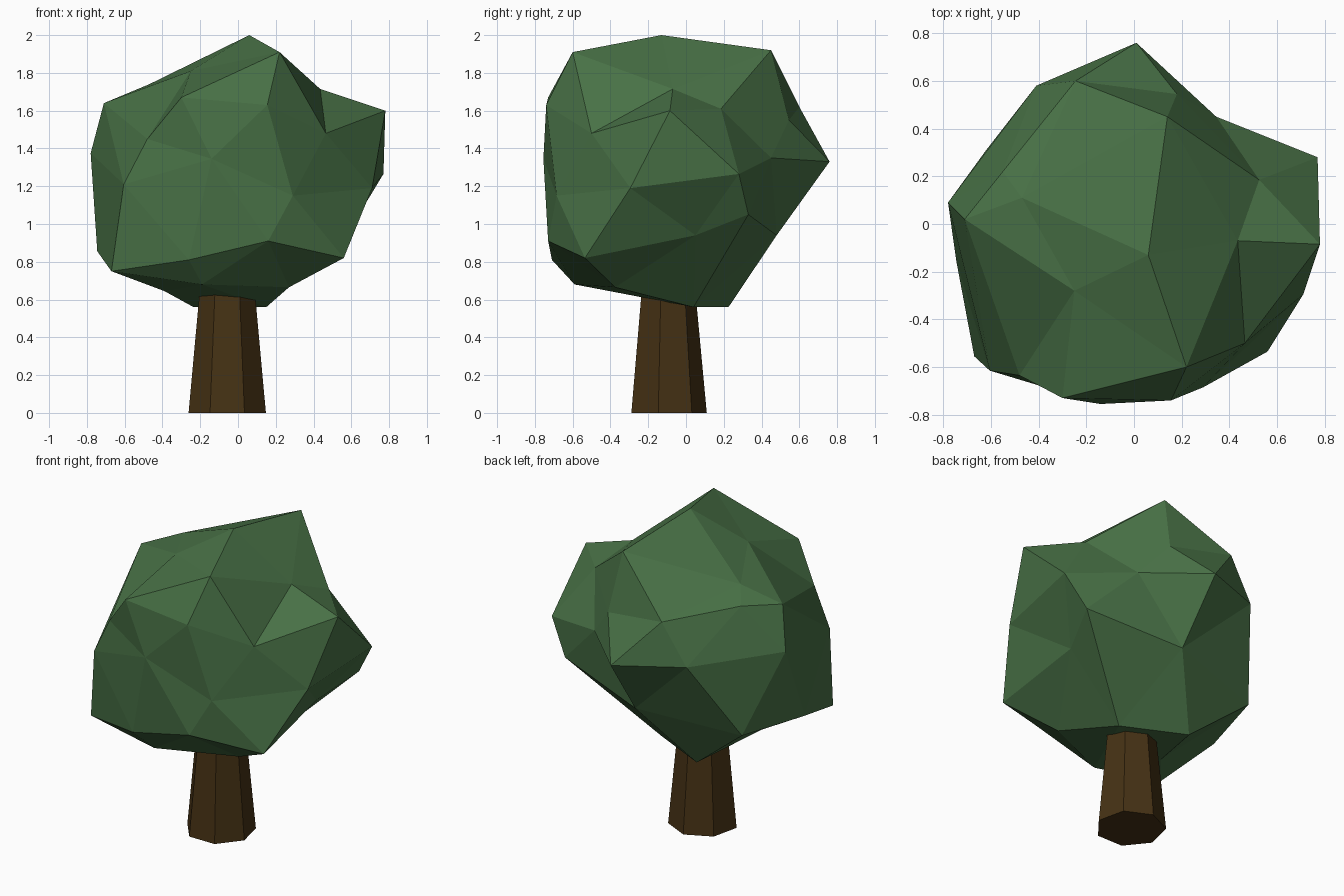
import bpy, bmesh
from mathutils import Vector


def material(name, rgb):
    m = bpy.data.materials.new(name)
    m.diffuse_color = (*rgb, 1)
    return m


leaf_green = material("leaf green", (0.065, 0.165, 0.061))
bark_brown = material("bark brown", (0.060, 0.031, 0.007))

# Trunk: tapered seven-sided column, running up into the crown
bpy.ops.mesh.primitive_cone_add(vertices=7, radius1=0.21, radius2=0.135,
                                depth=0.8, location=(-0.057, -0.1, 0.4))
trunk = bpy.context.object
trunk.name = "trunk"
trunk.data.materials.append(bark_brown)

# Crown: faceted boulder; corners are joined up on a unit sphere, then moved out
corners = [
    # top
    (.06, -.13, 2.0), (.14, .45, 1.92), (.22, -.60, 1.91), (-.25, -.28, 1.81),
    (-.47, .11, 1.74), (-.71, .02, 1.64), (-.55, .22, 1.66), (-.245, .60, 1.62),
    (.435, -.07, 1.715), (.525, .185, 1.61), (-.30, -.73, 1.67),
    # upper sides
    (.78, -.085, 1.60), (.465, -.50, 1.48), (.155, -.74, 1.63), (.18, .545, 1.55),
    (-.48, -.635, 1.45), (-.78, .09, 1.375), (-.41, .58, 1.36), (.01, .76, 1.33),
    (.345, .45, 1.35), (-.14, -.755, 1.345), (.77, .28, 1.265),
    # lower sides
    (-.605, -.615, 1.21), (.71, -.295, 1.19), (.29, -.685, 1.15), (.64, .33, 1.05),
    (.03, .48, .94), (.53, .05, .94), (.16, -.73, .91), (-.62, .31, .87),
    (-.745, -.157, .855), (.56, -.535, .82), (-.26, -.71, .81), (-.67, -.555, .75),
    # underside
    (-.19, -.59, .68), (.27, -.375, .665), (-.39, -.22, .645),
    (-.235, .225, .56), (.15, .04, .56),
]
centre = Vector((0, 0, 1.25))
bm = bmesh.new()
target = {}
for c in corners:
    v = bm.verts.new((Vector(c) - centre).normalized())
    target[v] = c
bmesh.ops.convex_hull(bm, input=bm.verts[:])
bmesh.ops.recalc_face_normals(bm, faces=bm.faces[:])
for v in bm.verts:
    v.co = target[v]
mesh = bpy.data.meshes.new("crown")
bm.to_mesh(mesh)
bm.free()
mesh.materials.append(leaf_green)
crown = bpy.data.objects.new("crown", mesh)
bpy.context.collection.objects.link(crown)
